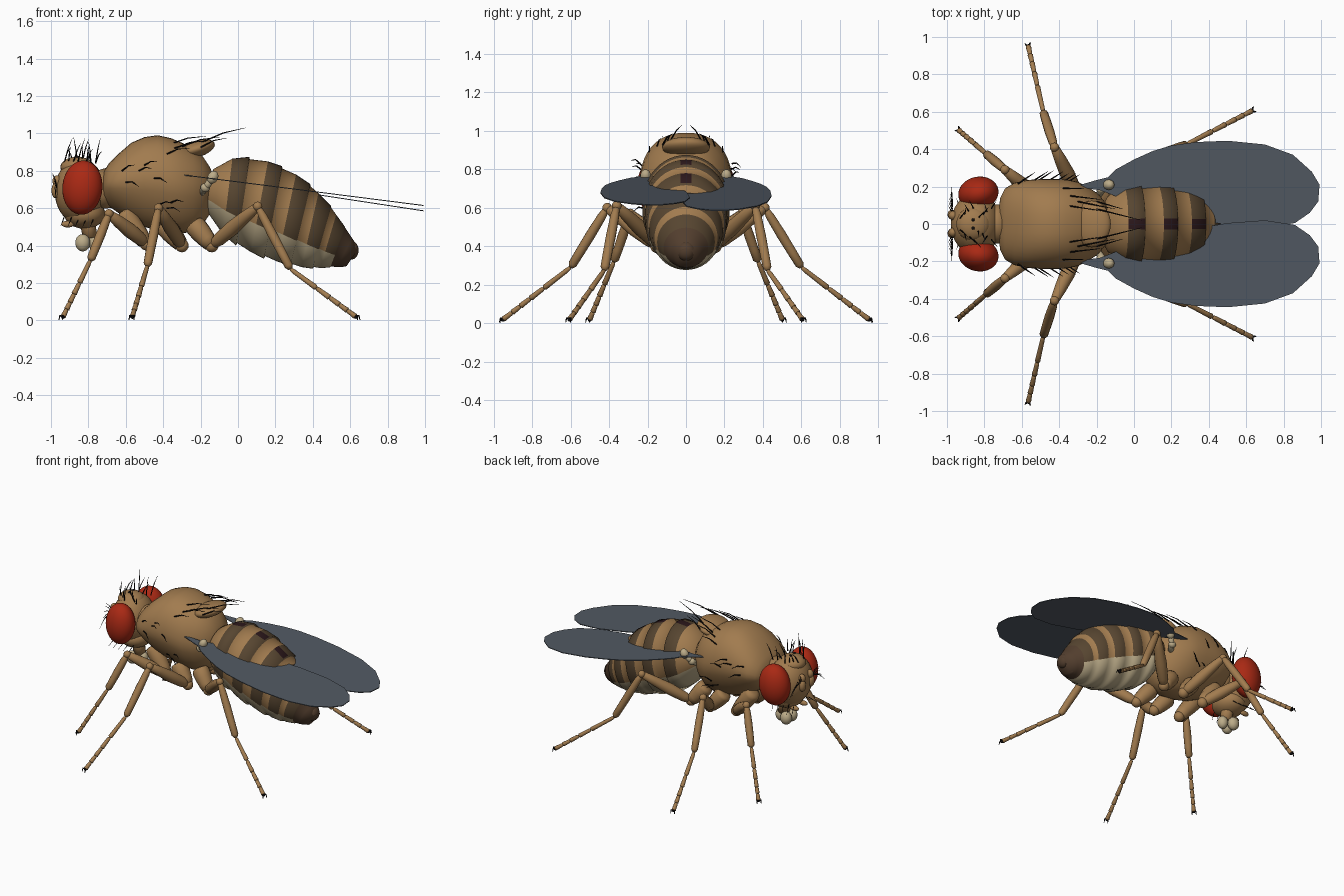
import bpy, bmesh, math, random
from mathutils import Vector, Matrix

if "Cube" in bpy.data.objects:
    bpy.data.objects.remove(bpy.data.objects["Cube"])

random.seed(4)


def material(name, rgb):
    m = bpy.data.materials.new(name)
    m.diffuse_color = (*rgb, 1)
    m.use_nodes = True
    m.node_tree.nodes["Principled BSDF"].inputs["Base Color"].default_value = m.diffuse_color
    return m


TAN = material("tan body", (0.36, 0.20, 0.078))
DARK = material("dark brown band", (0.095, 0.06, 0.03))
CREAM = material("cream belly", (0.50, 0.41, 0.25))
RED = material("red eye", (0.40, 0.022, 0.007))
WING = material("smoky grey wing", (0.085, 0.102, 0.125))
BLACK = material("black bristle", (0.006, 0.005, 0.005))
PLUM = material("dark plum spot", (0.025, 0.009, 0.011))
TIP = material("tail brown", (0.085, 0.048, 0.027))


def finish(name, bm, mats, smooth=True):
    bmesh.ops.recalc_face_normals(bm, faces=bm.faces)
    me = bpy.data.meshes.new(name)
    bm.to_mesh(me)
    bm.free()
    for m in mats:
        me.materials.append(m)
    for p in me.polygons:
        p.use_smooth = smooth
    ob = bpy.data.objects.new(name, me)
    bpy.context.collection.objects.link(ob)
    return ob


def skin(bm, rings, rule=None):
    """Bridge closed rings of points, cap both ends; rule gives a material slot."""
    vs = [[bm.verts.new(p) for p in r] for r in rings]
    n = len(vs[0])
    for i in range(len(vs) - 1):
        for k in range(n):
            f = bm.faces.new((vs[i][k], vs[i][(k + 1) % n], vs[i + 1][(k + 1) % n], vs[i + 1][k]))
            if rule:
                f.material_index = rule(i, k, f)
    for r in (vs[0], vs[-1]):
        f = bm.faces.new(r)
        if rule:
            f.material_index = rule(0 if r is vs[0] else len(vs) - 2, 0, f)


def tube(bm, pts, radii, sides=12):
    """Tapered tube along a path."""
    pts = [Vector(p) for p in pts]
    ref = (pts[-1] - pts[0]).orthogonal()
    rings = []
    for i, p in enumerate(pts):
        t = (pts[min(i + 1, len(pts) - 1)] - pts[max(i - 1, 0)]).normalized()
        u = t.cross(ref).normalized()
        v = t.cross(u)
        rings.append([p + radii[i] * (u * math.cos(a) + v * math.sin(a))
                      for a in (2 * math.pi * k / sides for k in range(sides))])
    skin(bm, rings)


def ball(bm, c, r, rot=(0, 0, 0), seg=24):
    m = Matrix.Translation(c)
    for ang, ax in zip(rot, 'XYZ'):
        m = m @ Matrix.Rotation(ang, 4, ax)
    bmesh.ops.create_uvsphere(bm, u_segments=seg, v_segments=seg * 2 // 3, radius=1,
                              matrix=m @ Matrix.Diagonal((*r, 1)))


def limb(bm, a, b, r0, rm, r1):
    """Swollen leg segment with rounded ends."""
    a, b = Vector(a), Vector(b)
    ts = (0, 0.04, 0.15, 0.45, 0.75, 0.95, 1)
    rs = (r0 * .4, r0 * .85, (r0 + rm) / 2, rm, (rm + r1) / 2, r1, r1 * .5)
    tube(bm, [a.lerp(b, t) for t in ts], rs)


# thorax: x, top, bottom, half width
bm = bmesh.new()
T = [(-.725, .76, .66, .07), (-.715, .80, .64, .14), (-.69, .84, .61, .19), (-.64, .89, .575, .22),
     (-.57, .95, .53, .235), (-.5, .98, .50, .24), (-.43, .99, .48, .24), (-.36, .975, .47, .238),
     (-.3, .95, .465, .225), (-.24, .92, .475, .195), (-.19, .88, .51, .16), (-.15, .82, .57, .11), (-.13, .77, .63, .06)]
N = 40
rings = []
for x, zt, zb, w in T:
    r = []
    for k in range(N):
        a = 2 * math.pi * k / N
        c, s = math.cos(a), math.sin(a)
        y = w * math.copysign(abs(c) ** .85, c) * (1 if s > 0 else 1 + .22 * s)
        r.append((x, y, (zt + zb) / 2 + (zt - zb) / 2 * math.copysign(abs(s) ** .95, s)))
    rings.append(r)
skin(bm, rings)
finish("thorax", bm, [TAN])
bm = bmesh.new()
ball(bm, (-.225, 0, .915), (.105, .125, .045), (0, -.3, 0))
finish("scutellum", bm, [TAN])

# abdomen: top x, top z, bottom x, bottom z, half width, colour of the band that follows
A = [(-.17, .74, -.19, .62, .07, 0), (-.13, .81, -.15, .56, .15, 0), (-.03, .865, -.08, .46, .20, 1),
     (.06, .87, -.01, .405, .217, 0), (.16, .85, .07, .365, .222, 1), (.235, .82, .14, .335, .222, 0),
     (.31, .78, .21, .315, .215, 1), (.385, .725, .28, .295, .205, 0), (.43, .68, .34, .285, .192, 1),
     (.495, .61, .40, .28, .17, 0), (.525, .565, .44, .28, .15, 1), (.57, .50, .49, .285, .12, 3),
     (.61, .44, .53, .285, .09, 3), (.645, .385, .58, .29, .05, 3)]
rings, cols, N = [], [], 48
for i, (xt, zt, xb, zb, w, col) in enumerate(A):
    # each dark band ends in a small step down to the next segment
    steps = [(1.02, 0, 9), (.965, .004, col)] if i > 2 and A[i - 1][5] == 1 else [(1, 0, col)]
    for sc, dx, cc in steps:
        top, bot = Vector((xt + dx, 0, zt)), Vector((xb + dx, 0, zb))
        mid, half = (top + bot) / 2, (top - bot) / 2 * sc
        rings.append([mid + half * math.cos(a) + Vector((0, w * sc * math.sin(a), 0))
                      for a in (2 * math.pi * k / N for k in range(N))])
        cols.append(cc)


def band(i, k, f):
    low = math.cos(2 * math.pi * (k + .5) / N) < -.42
    if cols[i] == 3:
        return 3
    if low:
        return 2
    if cols[i] == 1 and k in (0, N - 1) and i < 10:
        return 4
    return 1 if cols[i] == 9 else cols[i]


bm = bmesh.new()
skin(bm, rings, band)
finish("abdomen", bm, [TAN, DARK, CREAM, TIP, PLUM])
bm = bmesh.new()
ball(bm, (.605, 0, .375), (.04, .05, .05))
ball(bm, (.55, 0, .315), (.04, .05, .03))
finish("tail_tip", bm, [TIP])

# head, neck, antennae and mouth
bm = bmesh.new()
ball(bm, (-.845, 0, .69), (.135, .165, .175), seg=32)
ball(bm, (-.82, 0, .57), (.11, .12, .08))
ball(bm, (-.86, 0, .82), (.09, .09, .055))
tube(bm, [(-.78, 0, .69), (-.68, 0, .71)], [.1, .11], 20)
finish("head", bm, [TAN])
bm = bmesh.new()
for s in (1, -1):
    ball(bm, (-.967, s * .045, .745), (.025, .025, .03), seg=16)
    ball(bm, (-.975, s * .05, .695), (.022, .026, .042), seg=16)
    ball(bm, (-.91, s * .05, .515), (.035, .016, .018), seg=16)
tube(bm, [(-.83, 0, .56), (-.80, 0, .5), (-.79, 0, .44)], [.06, .042, .04])
finish("antennae_and_snout", bm, [TAN])
bm = bmesh.new()
for s in (1, -1):
    ball(bm, (-.83, s * .032, .415), (.04, .036, .046))
ball(bm, (-.765, 0, .415), (.035, .035, .045))
finish("mouth_pads", bm, [CREAM])
for side, s in (("left", -1), ("right", 1)):
    bm = bmesh.new()
    ball(bm, (-.832, s * .165, .71), (.108, .088, .145), (0, .08, s * .2), 32)
    finish(side + "_eye", bm, [RED])

# wings
OUT = [(-.32, .2), (-.2, .235), (-.14, .25), (-.1, .29), (0, .345), (.1, .39), (.2, .42), (.33, .438), (.5, .445),
       (.7, .425), (.85, .37), (.95, .28), (.992, .21), (.985, .12), (.94, .06), (.86, .005), (.7, -.02),
       (.5, -.005), (.3, .03), (.1, .08), (-.05, .13), (-.18, .18)]
for side, s, slope in (("left", -1, .127), ("right", 1, .152)):
    bm = bmesh.new()
    f = bm.faces.new([bm.verts.new((x, s * y, .757 - slope * (x + .15))) for x, y in OUT])
    up = bmesh.ops.extrude_face_region(bm, geom=[f])["geom"]
    bmesh.ops.translate(bm, vec=(0, 0, .005), verts=[v for v in up if isinstance(v, bmesh.types.BMVert)])
    finish(side + "_wing", bm, [WING], False)
    # club-shaped balancer
    bm = bmesh.new()
    tube(bm, [(-.2, s * .14, .68), (-.165, s * .19, .72), (-.14, s * .21, .76)], [.02, .018, .02])
    ball(bm, (-.135, s * .21, .765), (.028, .028, .036), (0, .5, 0), 16)
    ball(bm, (-.175, s * .185, .71), (.026, .022, .024), seg=16)
    finish(side + "_balancer", bm, [CREAM])

# legs: hip, hip end, knee, ankle, foot
LEGS = {"front": ((-.62, .1, .58), (-.49, .12, .41), (-.69, .29, .57), (-.79, .375, .32), (-.935, .5, .02)),
        "middle": ((-.40, .12, .52), (-.30, .15, .40), (-.425, .41, .60), (-.485, .60, .29), (-.565, .95, .02)),
        "hind": ((-.24, .1, .52), (-.14, .14, .40), (.105, .36, .61), (.28, .425, .275), (.63, .605, .02))}
for name, pts in LEGS.items():
    for side, s in (("left", -1), ("right", 1)):
        hip, end, knee, ankle, foot = [Vector((x, s * y, z)) for x, y, z in pts]
        bm = bmesh.new()
        limb(bm, hip, end, .06, .055, .04)
        ball(bm, end, (.036, .036, .036), seg=16)
        limb(bm, end, knee, .03, .04, .025)
        ball(bm, knee, (.025, .025, .025), seg=16)
        limb(bm, knee, ankle, .02, .026, .023)
        cuts = (0, .4, .6, .75, .87, 1)
        for a, b in zip(cuts, cuts[1:]):
            limb(bm, ankle.lerp(foot, a), ankle.lerp(foot, b), .012, .013, .015)
        finish(f"{side}_{name}_leg", bm, [TAN])
        bm = bmesh.new()
        out = Vector((foot.x - ankle.x, foot.y - ankle.y, 0)).normalized()
        across = Vector((-out.y, out.x, 0))
        ball(bm, foot, (.012, .012, .012), seg=8)
        for d in (1, -1):
            tube(bm, [foot, foot + out * .012 + across * d * .012 + Vector((0, 0, .006)),
                      foot + out * .018 + across * d * .014 - Vector((0, 0, .017))], [.006, .005, .002], 6)
        finish(f"{side}_{name}_claws", bm, [BLACK])

# bristles
bm = bmesh.new()


def hair(a, b, r=.0045, bend=.012):
    a, b = Vector(a), Vector(b)
    tube(bm, [a, a.lerp(b, .5) + Vector((0, 0, bend)), b], [r, r * .75, r * .2], 5)


for s in (1, -1):
    # long rear bristles on the back
    for x, y, z, dx, dy, dz in ((-.37, .10, .94, .2, -.03, .045), (-.34, .15, .92, .17, -.02, .04),
                                (-.30, .12, .93, .2, -.04, .05), (-.2, .08, .95, .24, -.06, .08),
                                (-.2, .12, .925, .14, -.04, .05), (-.38, .19, .89, .12, .0, .03)):
        hair((x, s * y, z), (x + dx, s * (y + dy), z + dz))
    # side bristles
    for x, y, z in ((-.62, .215, .80), (-.6, .23, .74), (-.53, .236, .80), (-.5, .24, .83),
                    (-.42, .225, .62), (-.38, .225, .60), (-.36, .22, .63), (-.45, .235, .76)):
        hair((x, s * y, z), (x + .07, s * (y + .045), z + random.uniform(-.03, .04)))
    # crown bristles
    for i in range(8):
        x, y = -.93 + .024 * i, .03 + .018 * (i % 4)
        hair((x, s * y, .84), (x + random.uniform(-.04, .05), s * (y + .04), random.uniform(.90, .985)), .004)
    # feathery antenna hairs
    for i in range(6):
        a = .25 * i
        hair((-.97, s * (.06 + .01 * i), .72), (-.995 + .004 * i, s * (.10 + .02 * i), .72 + .07 * math.cos(a * 2.5)), .003)
    # cheek bristles
    for i in range(5):
        x = -.93 + .04 * i
        hair((x, s * .085, .55), (x - .02, s * .14, .50), .003, 0)
    ball(bm, (-.86, s * .022, .875), (.009, .009, .007), seg=8)
finish("bristles", bm, [BLACK])
